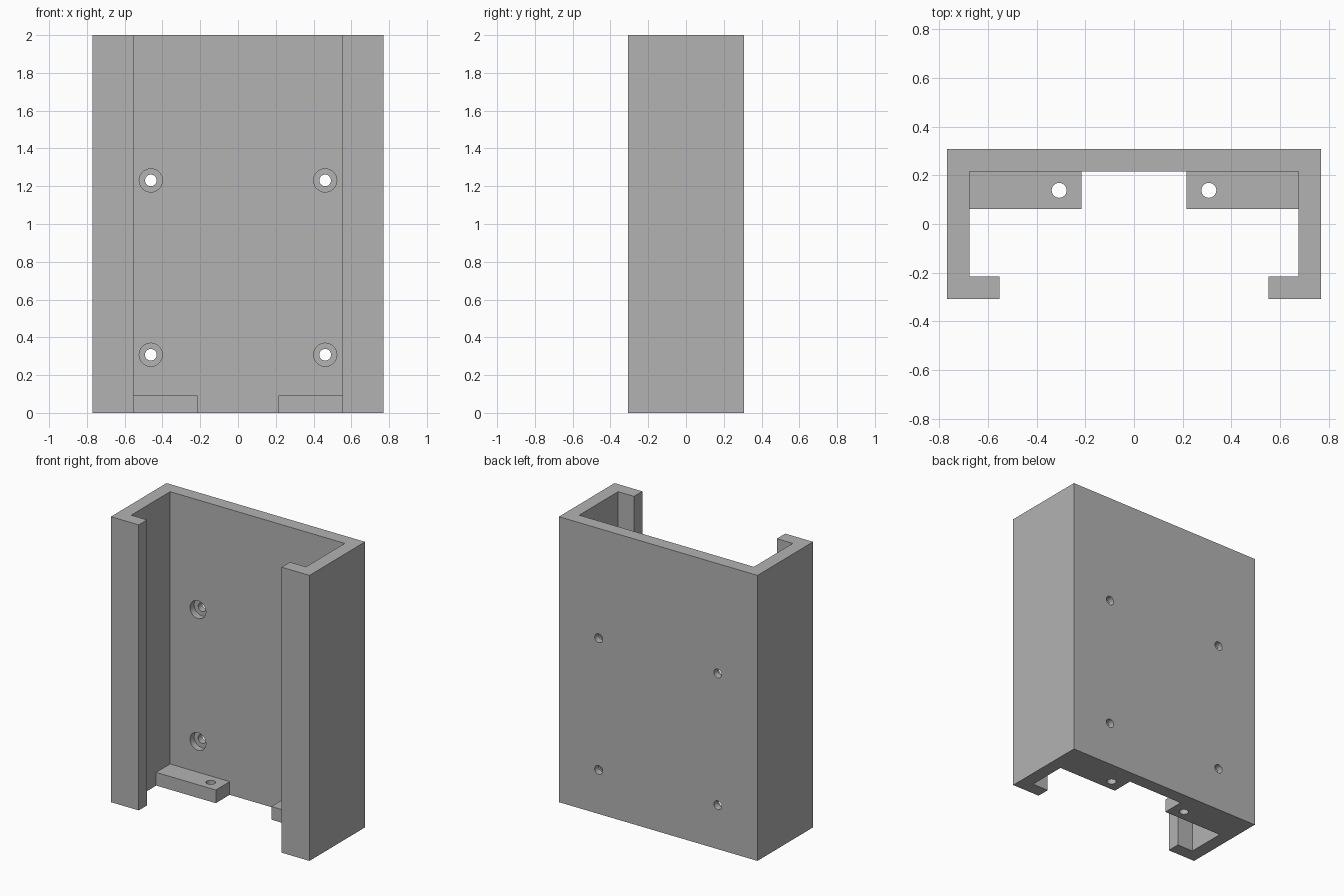
import bpy, bmesh
from math import radians
from mathutils import Matrix

U = 2 / 65  # one design unit; the bracket is 65 units tall

cube = bpy.data.objects.get("Cube")
if cube:
    bpy.data.objects.remove(cube, do_unlink=True)

grey = bpy.data.materials.new("plain grey")
grey.use_nodes = True
colour = (0.45, 0.45, 0.45, 1)
grey.diffuse_color = colour
grey.node_tree.nodes["Principled BSDF"].inputs["Base Color"].default_value = colour


def make_object(name, bm):
    bmesh.ops.recalc_face_normals(bm, faces=bm.faces)
    mesh = bpy.data.meshes.new(name)
    bm.to_mesh(mesh)
    bm.free()
    obj = bpy.data.objects.new(name, mesh)
    bpy.context.collection.objects.link(obj)
    mesh.materials.append(grey)
    return obj


def extrude_profile(name, points, height):
    bm = bmesh.new()
    face = bm.faces.new([bm.verts.new((x * U, y * U, 0)) for x, y in points])
    top = bmesh.ops.extrude_face_region(bm, geom=[face])["geom"]
    verts = [v for v in top if isinstance(v, bmesh.types.BMVert)]
    bmesh.ops.translate(bm, verts=verts, vec=(0, 0, height * U))
    return make_object(name, bm)


def cut_hole(target, name, centre, radius, length, along_y):
    bm = bmesh.new()
    matrix = Matrix.Translation([c * U for c in centre])
    if along_y:
        matrix = matrix @ Matrix.Rotation(radians(90), 4, 'X')
    bmesh.ops.create_cone(bm, cap_ends=True, segments=32, radius1=radius * U,
                          radius2=radius * U, depth=length * U, matrix=matrix)
    cutter = make_object(name, bm)
    mod = target.modifiers.new(name, 'BOOLEAN')
    mod.operation, mod.solver, mod.object = 'DIFFERENCE', 'EXACT', cutter
    bpy.context.view_layer.objects.active = target
    bpy.ops.object.modifier_apply(modifier=mod.name)
    bpy.data.objects.remove(cutter, do_unlink=True)


# C-shaped channel: back plate, side walls and front lips, with fixing tabs at the foot
half = [(18, -10), (25, -10), (25, 10)]
inner = [(22, 7), (22, -7), (18, -7)]
mirror = lambda pts: [(-x, y) for x, y in reversed(pts)]
bracket = extrude_profile("channel_bracket", half + mirror(half) + mirror(inner) + inner, 65)

for side in (-1, 1):
    # Tab overlaps the walls slightly so that the union is clean
    tab = extrude_profile("foot_tab", [(side * x, y) for x, y in
                                       ((7, 2), (23, 2), (23, 8), (7, 8))], 3)
    mod = bracket.modifiers.new("join_tab", 'BOOLEAN')
    mod.operation, mod.solver, mod.object = 'UNION', 'EXACT', tab
    bpy.context.view_layer.objects.active = bracket
    bpy.ops.object.modifier_apply(modifier=mod.name)
    bpy.data.objects.remove(tab, do_unlink=True)
    cut_hole(bracket, "tab_hole", (side * 10, 4.5, 1.5), 1, 6, False)

    # Counterbored screw holes through the back plate
    for z in (10, 40):
        cut_hole(bracket, "counterbore", (side * 15, 7, z), 2, 3, True)
        cut_hole(bracket, "screw_hole", (side * 15, 9, z), 1, 8, True)

# Smooth hole walls, sharp edges elsewhere
bpy.ops.object.select_all(action='DESELECT')
bracket.select_set(True)
bpy.context.view_layer.objects.active = bracket
bpy.ops.object.shade_smooth_by_angle(angle=radians(30))
